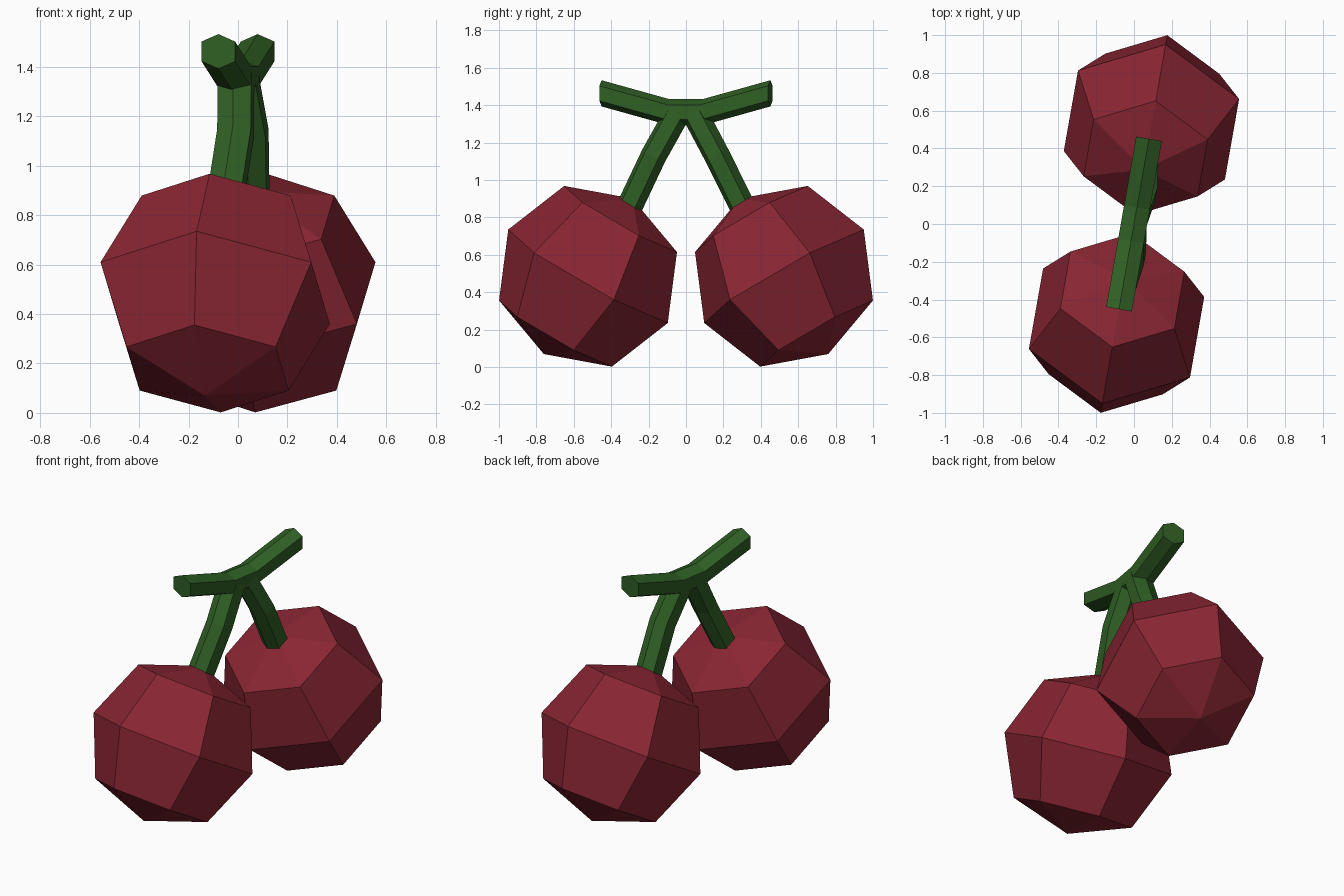
import bpy, bmesh, math
from mathutils import Matrix, Vector

if "Cube" in bpy.data.objects:
    bpy.data.objects.remove(bpy.data.objects["Cube"])

TURN = Matrix.Rotation(math.radians(-10), 4, 'Z')   # whole model is turned slightly


def material(name, rgb):
    m = bpy.data.materials.new(name)
    m.diffuse_color = (*rgb, 1)
    m.use_nodes = True
    m.node_tree.nodes["Principled BSDF"].inputs["Base Color"].default_value = m.diffuse_color
    return m


RED = material("cherry red", (0.25, 0.019, 0.033))
GREEN = material("stem green", (0.029, 0.115, 0.018))


def loft(name, rings, mat, tips=None):
    """Skin six-sided rings; close the ends with flat caps or with pole points."""
    bm = bmesh.new()
    loops = [[bm.verts.new(TURN @ p) for p in ring] for ring in rings]
    for a, b in zip(loops, loops[1:]):
        for i in range(6):
            j = (i + 1) % 6
            bm.faces.new((a[i], a[j], b[j], b[i]))
    for k, end in enumerate((loops[0], loops[-1])):
        if tips:
            tip = bm.verts.new(TURN @ tips[k])
            for i in range(6):
                bm.faces.new((end[i], end[(i + 1) % 6], tip))
        else:
            bm.faces.new(end)
    bmesh.ops.recalc_face_normals(bm, faces=bm.faces)
    mesh = bpy.data.meshes.new(name)
    bm.to_mesh(mesh)
    bm.free()
    mesh.materials.append(mat)
    bpy.context.collection.objects.link(bpy.data.objects.new(name, mesh))


# Cherry: six-sided sphere tilted 30 degrees towards its stem
def cherry(name, side):
    place = (Matrix.Translation((0, side * 0.532, 0.485))
             @ Matrix.Rotation(side * math.radians(30), 4, 'X'))
    rings = []
    for lat in (-45, 0, 45):
        r, z = 0.5 * math.cos(math.radians(lat)), 0.5 * math.sin(math.radians(lat))
        angles = [math.radians(90 + 60 * i) for i in range(6)]
        rings.append([place @ Vector((r * math.cos(a), r * math.sin(a), z)) for a in angles])
    loft(name, rings, RED, [place @ Vector((0, 0, h)) for h in (-0.48, 0.48)])


# Six-sided stem section, ridge on top, flat on the sides
SECTION = [(0, 0.07), (0.069, 0.04), (0.069, -0.04), (0, -0.07), (-0.069, -0.04), (-0.069, 0.04)]


def tube(name, path, up):
    up = Vector(up).normalized()
    loft(name, [[Vector(p) + Vector((s, 0, 0)) + up * t for s, t in SECTION] for p in path], GREEN)


# Bent twig across the top, with upright cut ends
tube("top_twig", [(0, -0.458, 1.463), (0, -0.09, 1.362), (0, 0.09, 1.362), (0, 0.458, 1.463)],
     (0, 0, 1))

# Mirrored pair of cherries and bowed stems
for label, side in (("front", -1), ("back", 1)):
    cherry(label + "_cherry", side)
    tube(label + "_stem", [(0, side * 0.045, 1.36), (0.02, side * 0.172, 1.13),
                           (0, side * 0.31, 0.85)], (0, side * 0.88, 0.47))
